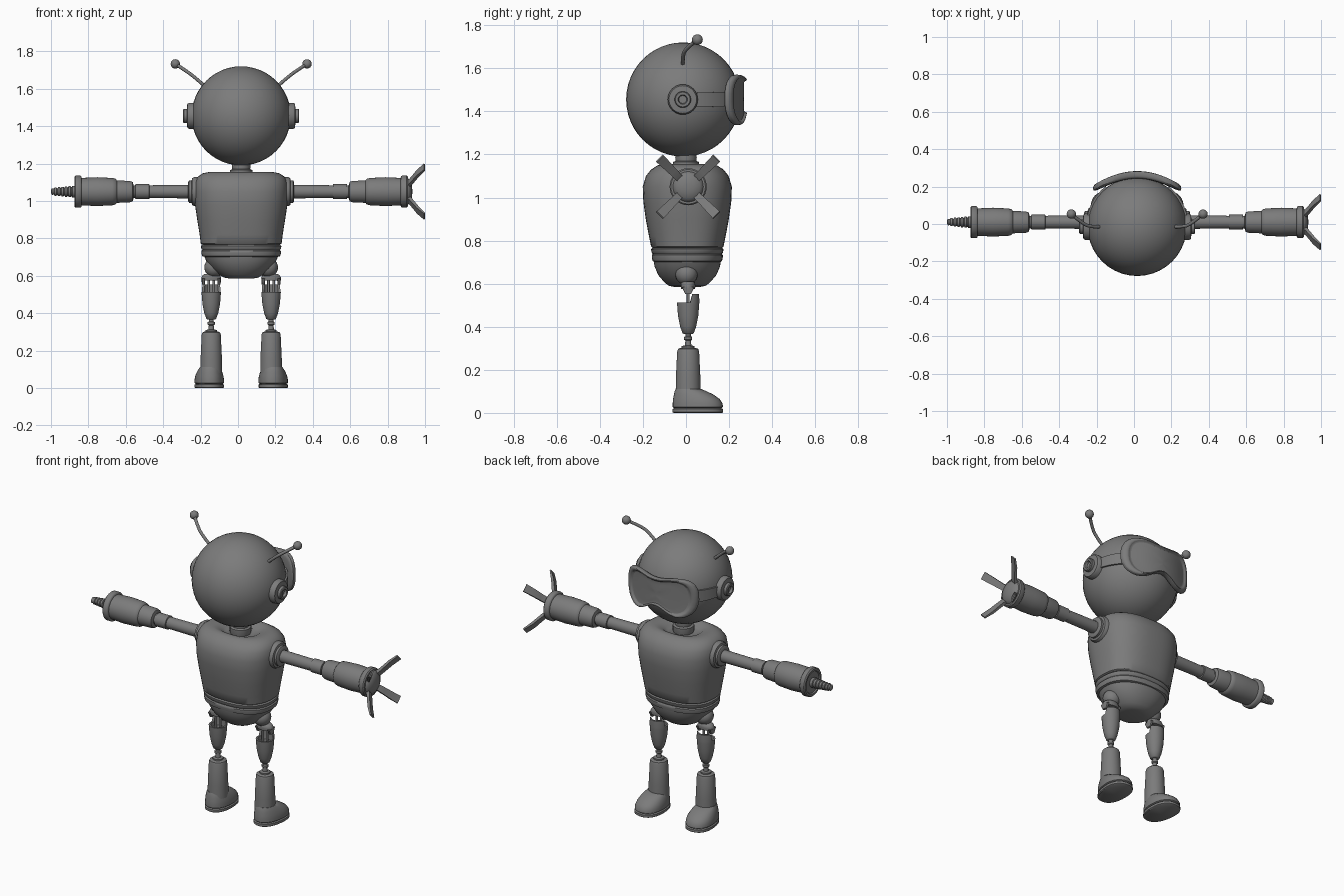
import bpy, bmesh
from math import sin, cos, pi, radians
from mathutils import Matrix, Vector

cube = bpy.data.objects.get("Cube")
if cube:
    bpy.data.objects.remove(cube)

CX = 0.017  # body centre line
GREY = (0.2, 0.2, 0.2, 1)
grey = bpy.data.materials.new("plain_grey")
grey.use_nodes = True
grey.diffuse_color = GREY
grey.node_tree.nodes["Principled BSDF"].inputs["Base Color"].default_value = GREY
meshes = []


def finish(name, bm):
    bmesh.ops.recalc_face_normals(bm, faces=bm.faces)
    me = bpy.data.meshes.new(name)
    bm.to_mesh(me)
    bm.free()
    me.materials.append(grey)
    ob = bpy.data.objects.new(name, me)
    bpy.context.collection.objects.link(ob)
    meshes.append(ob)
    return ob


def skin(name, rings):
    """Join equal rings of points into a closed, capped surface."""
    bm = bmesh.new()
    loops = [[bm.verts.new(p) for p in r] for r in rings]
    n = len(loops[0])
    for a, b in zip(loops, loops[1:]):
        for i in range(n):
            j = (i + 1) % n
            bm.faces.new((a[i], a[j], b[j], b[i]))
    bm.faces.new(loops[0])
    bm.faces.new(loops[-1])
    return finish(name, bm)


def spow(v, e):
    return (abs(v) ** e) * (1 if v >= 0 else -1)


def loft(name, rings, place=None, square=2, seg=32, warp=None):
    """Rings are (height, rx, ry=rx, cy=0) along local z."""
    place = place or Matrix()
    out = []
    for h, rx, *rest in rings:
        ry = rest[0] if rest else rx
        cy = rest[1] if len(rest) > 1 else 0
        ring = []
        for i in range(seg):
            t = 2 * pi * i / seg
            p = Vector((rx * spow(cos(t), 2 / square), cy + ry * spow(sin(t), 2 / square), h))
            ring.append(place @ (warp(p) if warp else p))
        out.append(ring)
    return skin(name, out)


def ball(name, r, at):
    bm = bmesh.new()
    bmesh.ops.create_uvsphere(bm, u_segments=40 if r > .1 else 20, v_segments=24 if r > .1 else 12,
                              radius=r, matrix=Matrix.Translation(at))
    return finish(name, bm)


def sideways(s, y, z):
    """Place local z along x, pointing outwards from the centre line."""
    return Matrix.Translation((CX, y, z)) @ Matrix.Rotation(s * pi / 2, 4, 'Y')


# Head and neck
ball("head", .265, (CX, -.013, 1.455))
loft("neck", [(1.1, .05), (1.135, .06), (1.165, .06), (1.17, .048), (1.185, .05), (1.22, .048)],
     Matrix.Translation((CX, 0, 0)))

# Torso with rounded shoulders and recessed collar
middle = Matrix.Translation((CX, .006, 0))
torso = loft("torso", [
    (.765, .205, .16), (.772, .216, .168), (.82, .222, .178), (.9, .235, .193), (.98, .247, .204),
    (1.05, .251, .207), (1.1, .247, .192), (1.13, .232, .168), (1.148, .205, .14), (1.155, .17, .12),
    (1.15, .125, .1), (1.135, .1, .085), (1.125, .08, .075)], middle, 2.5, 48)
loft("waist_band", [(.7, .19, .15), (.705, .208, .161), (.722, .213, .165), (.732, .213, .165),
                    (.738, .207, .16), (.745, .213, .166), (.76, .215, .168), (.768, .205, .16)],
     middle, 2.4, 48)
loft("pelvis", [(.585, .06, .06), (.59, .09, .085), (.605, .118, .105), (.64, .158, .135),
                (.68, .187, .152), (.705, .198, .156)], middle, 2.2, 48)

# Goggles: outline scaled inwards, wrapped around the face
half = [(0, .098), (.06, .104), (.12, .117), (.18, .116), (.222, .09), (.24, .03), (.235, -.05),
        (.205, -.1), (.155, -.124), (.1, -.115), (.05, -.08), (0, -.062)]
outline = half + [(-x, z) for x, z in half[-2:0:-1]]
steps = [(.2, -.04), (.6, -.04), (.92, -.04), (1, -.03), (1, -.006), (.96, 0), (.9, 0),
         (.86, -.005), (.84, -.014), (.6, -.014), (.35, -.014), (.12, -.014)]
goggles = skin("goggles", [[(CX + x * s, .284 + d - 1.4 * (x * s) ** 2, 1.455 + z * s)
                            for x, z in outline] for s, d in steps])
goggles.modifiers.new("smooth", 'SUBSURF').levels = 1
goggles.modifiers["smooth"].render_levels = 1

for s, side in ((1, "left"), (-1, "right")):
    # Ear disc with hollow knob
    loft(side + "_ear", [(.23, .07), (.278, .07), (.288, .064), (.29, .038), (.306, .038), (.31, .034),
                         (.31, .022), (.296, .018)], sideways(s, -.015, 1.455))

    # Goggle strap from ear to goggles
    strap = []
    for k in range(9):
        a = radians(4 + 6 * k)
        w = .03 + .0008 * k
        strap.append([(CX + s * r * cos(a), -.013 + r * sin(a), 1.455 + z)
                      for r, z in ((.255, -w), (.273, -w), (.273, w), (.255, w))])
    skin(side + "_goggle_strap", strap)

    # Antenna
    cu = bpy.data.curves.new(side + "_antenna", 'CURVE')
    cu.dimensions = '3D'
    cu.bevel_depth = .009
    cu.use_fill_caps = True
    sp = cu.splines.new('NURBS')
    path = [(.19, -.015, 1.61), (.235, -.016, 1.65), (.285, -.004, 1.69), (.352, .053, 1.733)]
    sp.points.add(len(path) - 1)
    for p, (x, y, z) in zip(sp.points, path):
        p.co = (CX + s * x, y, z, 1)
    sp.order_u = 3
    sp.use_endpoint_u = True
    cu.materials.append(grey)
    bpy.context.collection.objects.link(bpy.data.objects.new(side + "_antenna", cu))
    ball(side + "_antenna_tip", .025, (CX + s * .352, .053, 1.733))

    # Arm: shoulder flange, upper arm, forearm cuff
    arm = sideways(s, .01, 1.05)
    loft(side + "_shoulder", [(.2, .078), (.25, .078), (.262, .072), (.265, .06), (.278, .06),
                              (.283, .052), (.283, .03)], arm)
    loft(side + "_upper_arm", [(.27, .036), (.49, .034), (.492, .04), (.565, .04), (.567, .034),
                               (.6, .034)], arm)
    loft(side + "_forearm", [(.575, .035), (.58, .052), (.595, .057), (.665, .06), (.672, .069),
                             (.69, .073), (.77, .077), (.86, .073)], arm)
    loft(side + "_wrist_ring", [(.852, .07), (.854, .081), (.86, .086), (.885, .086), (.891, .08),
                                (.891, .068), (.884, .064)], arm)

    # Hip, knee bracket and rods
    ball(side + "_hip", .052, (CX + s * .145, .002, .645))
    leg = Matrix.Translation((CX + s * .16, .01, 0))
    loft(side + "_knee_bracket", [(.575, .052, .032), (.59, .053, .034), (.603, .046, .032),
                                  (.61, .035, .025)], leg)
    for k in (-1, 1):
        tab = leg @ Matrix.Translation((k * .042, 0, 0))
        loft(side + "_knee_tab", [(.553, .008, .014), (.585, .01, .03)], tab, 4, 16)
        rod = leg @ Matrix.Translation((k * .014, 0, 0))
        loft(side + "_knee_rod", [(.47, .007), (.6, .007)], rod, seg=12)

    # Thigh cup, cut low on the open side
    def notch(p):
        return Vector((p.x, p.y, .513 if p.z > .52 and p.y < .018 else p.z))

    loft(side + "_thigh", [(.366, .02), (.37, .026), (.4, .037), (.45, .047), (.5, .051), (.513, .052),
                           (.553, .051), (.553, .041), (.513, .041), (.49, .038)], leg, warp=notch)

    # Ankle rod, shin and boot
    loft(side + "_ankle", [(.28, .03), (.31, .03), (.314, .015), (.335, .013), (.34, .019),
                           (.352, .019), (.356, .013), (.38, .013)], leg, seg=20)
    loft(side + "_shin", [(.08, .058), (.16, .057), (.285, .051), (.297, .047), (.302, .035)], leg)

    def toe(p):
        return Vector((p.x * (.9 + .7 * p.y), p.y, p.z))

    boot = Matrix.Translation((CX + s * .166, 0, 0)) @ Matrix.Rotation(radians(-4 * s), 4, 'Z')
    loft(side + "_boot_sole", [(0, .078, .113, .055), (.004, .083, .118, .055), (.018, .083, .118, .055),
                               (.022, .075, .11, .055), (.03, .075, .11, .055)], boot, 2.3, warp=toe)
    loft(side + "_boot", [(.022, .075, .11, .055), (.028, .083, .117, .055), (.045, .083, .116, .054),
                          (.065, .08, .108, .048), (.085, .073, .092, .036), (.1, .066, .075, .022),
                          (.112, .058, .058, .01)], boot, 2.2, warp=toe)

# Left hand: four spread claws around a palm
hand = sideways(1, .01, 1.05)
loft("left_palm", [(.87, .075), (.893, .07), (.905, .055), (.913, .03), (.915, .01)], hand)
for q in range(4):
    turn = hand @ Matrix.Rotation(pi / 4 + q * pi / 2, 4, 'Z')
    claw = []
    for h, r, w, t in ((.885, .05, .017, .012), (.905, .072, .018, .011), (.922, .1, .019, .01),
                       (.945, .14, .021, .009), (.98, .186, .023, .005)):
        claw.append([turn @ Vector((r + a * t * .6, b * w, h - a * t * .6))
                     for a, b in ((-1, -1), (1, -1), (1, 1), (-1, 1))])
    skin("left_claw", claw)

# Right hand: ridged drill
drill = [(.88, .026)]
for k in range(6):
    h, r = .893 + k * .019, .031 - .0018 * k
    drill += [(h, r), (h + .01, r), (h + .013, r - .006), (h + .016, r - .006)]
loft("right_drill", drill + [(1.012, .018), (1.017, .008)], sideways(-1, .01, 1.05), seg=20)

# Smooth shading with sharp edges kept
bpy.ops.object.select_all(action='DESELECT')
for ob in meshes:
    ob.select_set(True)
bpy.context.view_layer.objects.active = torso
bpy.ops.object.shade_smooth_by_angle(angle=radians(40))
